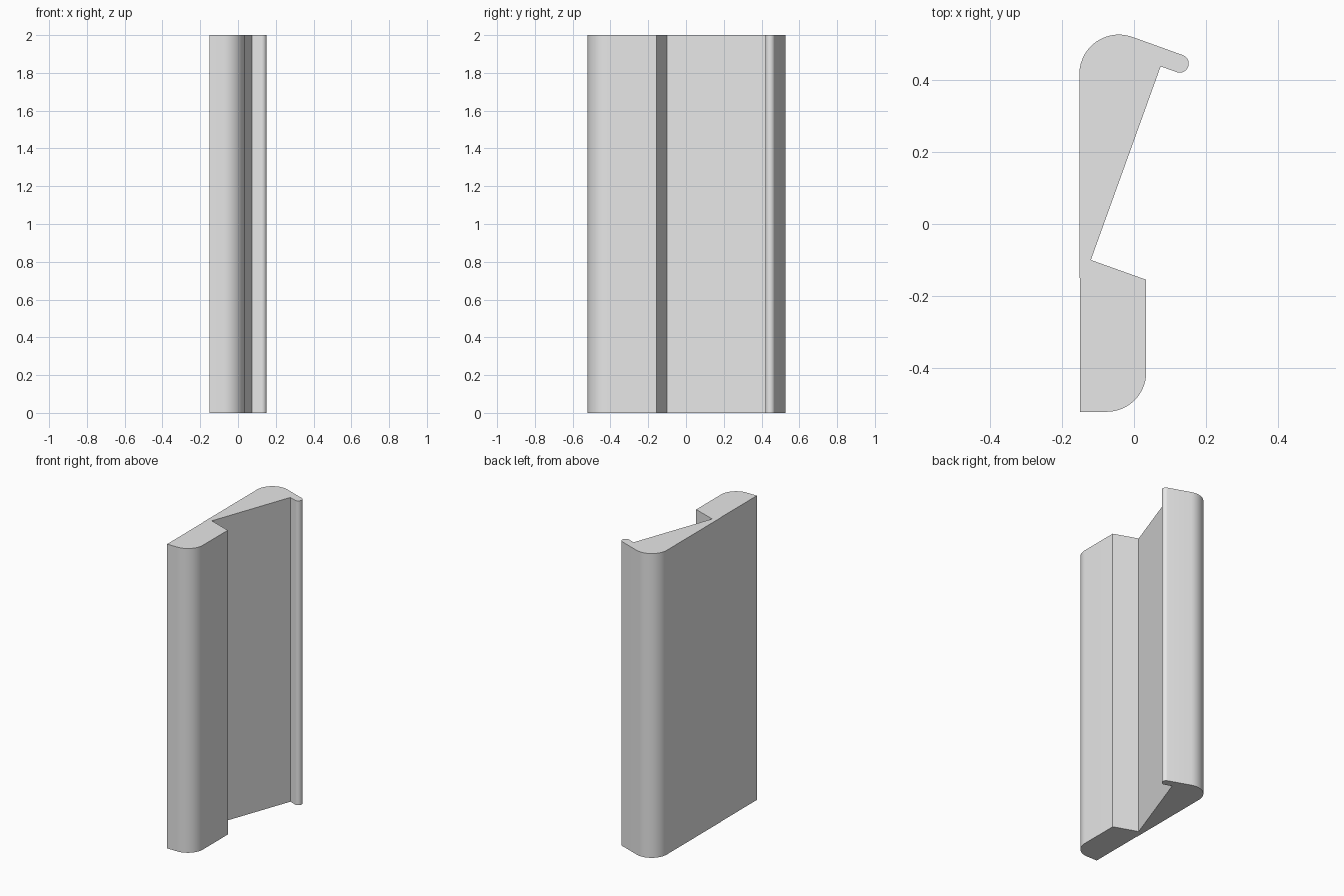
import bpy
import bmesh
import math
from mathutils import Vector

HEIGHT = 2.0

cube = bpy.data.objects.get("Cube")
if cube:
    bpy.data.objects.remove(cube, do_unlink=True)

grey = bpy.data.materials.new("light grey")
grey.use_nodes = True
grey.diffuse_color = (0.8, 0.8, 0.8, 1)
grey.node_tree.nodes["Principled BSDF"].inputs["Base Color"].default_value = (0.8, 0.8, 0.8, 1)


def rounded_outline(corners, steps=14):
    """Replace each corner (x, y, radius) by a tangent arc."""
    outline = []
    for i, (x, y, radius) in enumerate(corners):
        p = Vector((x, y))
        if radius == 0:
            outline.append(p)
            continue
        a = (Vector(corners[i - 1][:2]) - p).normalized()
        b = (Vector(corners[(i + 1) % len(corners)][:2]) - p).normalized()
        half = a.angle(b) / 2
        centre = p + (a + b).normalized() * radius / math.sin(half)
        start = p + a * radius / math.tan(half) - centre
        end = p + b * radius / math.tan(half) - centre
        sweep = start.angle(end)
        for k in range(steps + 1):
            t = k / steps
            outline.append(centre + (start * math.sin((1 - t) * sweep)
                                     + end * math.sin(t * sweep)) / math.sin(sweep))
    return outline


# Cross-section: square foot, angled groove and a rounded overhanging lip
corners = [
    (-0.15, -0.522, 0),
    (0.034, -0.522, 0.11),
    (0.034, -0.155, 0),
    (-0.12, -0.10, 0),
    (0.074, 0.438, 0),
    (0.142, 0.414, 0.0245),
    (0.159, 0.461, 0.0245),
    (-0.152, 0.573, 0.11),
    (-0.152, -0.15, 0),
    (-0.15, -0.15, 0),
]

# Extrude the cross-section to full height
bm = bmesh.new()
base = bm.faces.new([bm.verts.new((p.x, p.y, 0)) for p in rounded_outline(corners)])
top = bmesh.ops.extrude_face_region(bm, geom=[base], use_keep_orig=True)
bmesh.ops.translate(bm, vec=(0, 0, HEIGHT),
                    verts=[v for v in top["geom"] if isinstance(v, bmesh.types.BMVert)])
bmesh.ops.recalc_face_normals(bm, faces=bm.faces)
mesh = bpy.data.meshes.new("grip_rail")
bm.to_mesh(mesh)
bm.free()
mesh.materials.append(grey)

rail = bpy.data.objects.new("grip_rail", mesh)
bpy.context.collection.objects.link(rail)
bpy.ops.object.select_all(action="DESELECT")
rail.select_set(True)
bpy.context.view_layer.objects.active = rail
bpy.ops.object.shade_smooth_by_angle(angle=math.radians(30))
